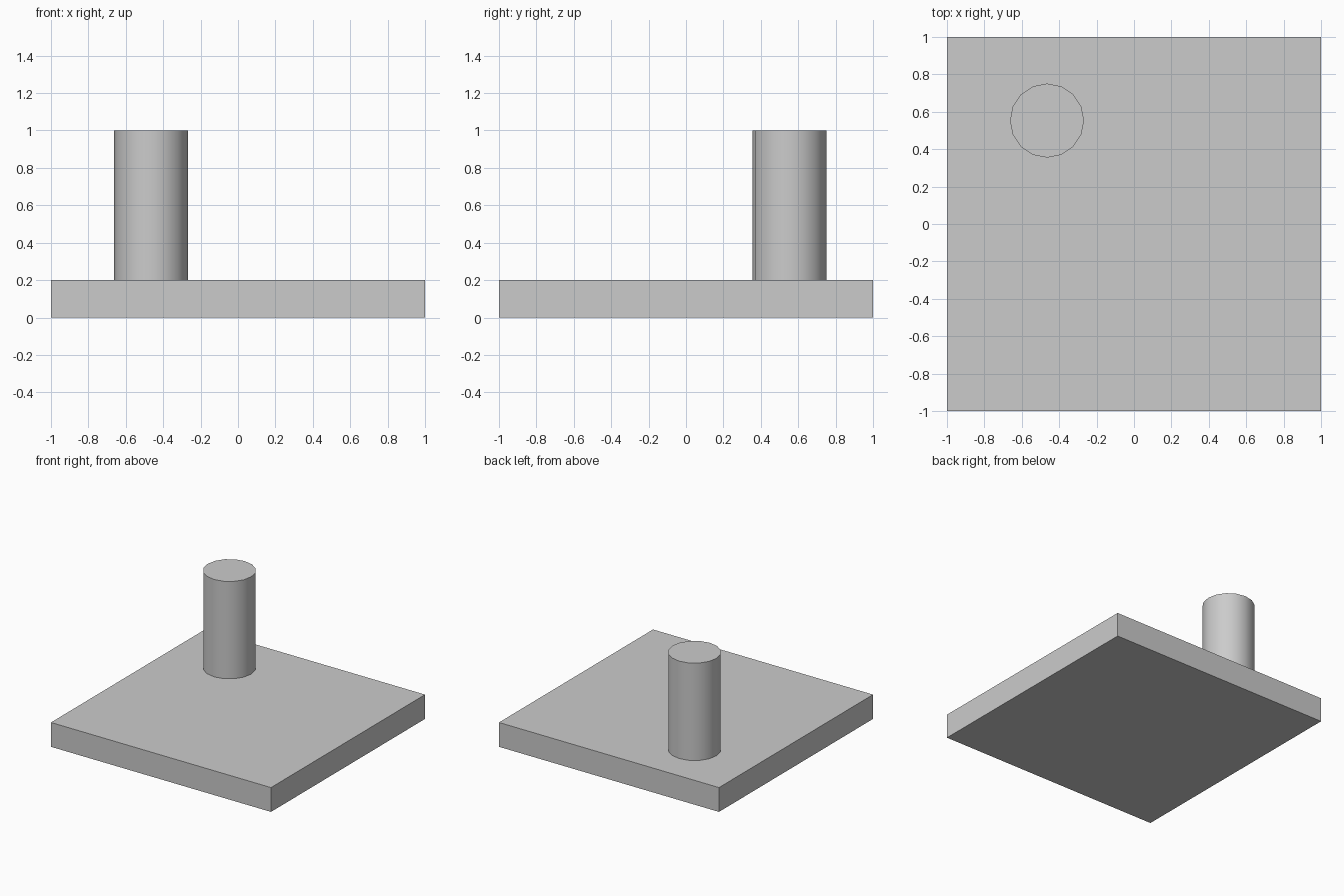
import bpy
import math

if "Cube" in bpy.data.objects:
    bpy.data.objects.remove(bpy.data.objects["Cube"], do_unlink=True)

# Single plain grey material
grey = bpy.data.materials.new("light_grey")
grey.use_nodes = True
colour = (0.6, 0.6, 0.6, 1.0)
grey.diffuse_color = colour
grey.node_tree.nodes["Principled BSDF"].inputs["Base Color"].default_value = colour

BASE_HEIGHT = 0.2
POST_TOP = 1.0


def finish(name):
    part = bpy.context.object
    part.name = name
    part.data.materials.append(grey)
    return part


# Square base plate
bpy.ops.mesh.primitive_cube_add(size=1, location=(0, 0, BASE_HEIGHT / 2))
bpy.context.object.scale = (2, 2, BASE_HEIGHT)
bpy.ops.object.transform_apply(location=False, rotation=False, scale=True)
finish("base_plate")

# Round post towards the back right corner, standing on the plate
bpy.ops.mesh.primitive_cylinder_add(
    vertices=16, radius=0.198, depth=POST_TOP - BASE_HEIGHT,
    location=(-0.465, 0.553, (POST_TOP + BASE_HEIGHT) / 2))
finish("round_post")
bpy.ops.object.shade_smooth_by_angle(angle=math.radians(40))
